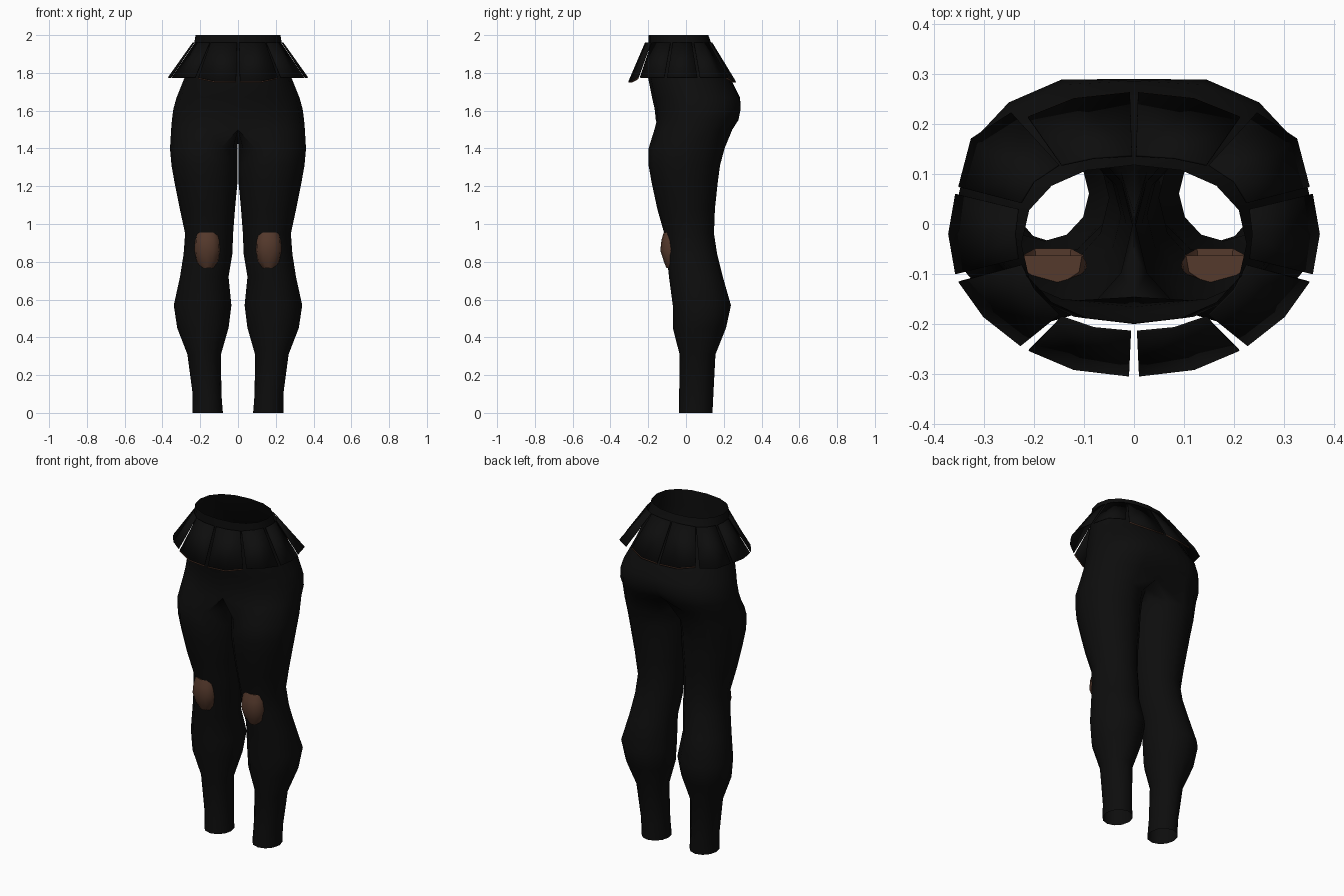
import bpy, bmesh, math

if "Cube" in bpy.data.objects:
    bpy.data.objects.remove(bpy.data.objects["Cube"])


def material(name, rgb):
    m = bpy.data.materials.new(name)
    m.diffuse_color = (*rgb, 1)
    m.use_nodes = True
    m.node_tree.nodes["Principled BSDF"].inputs["Base Color"].default_value = m.diffuse_color
    return m


BLACK = material("black cloth", (0.004, 0.004, 0.004))
BROWN = material("brown leather", (0.09, 0.041, 0.025))


def finish(name, bm, mat, thickness=0, angle=50):
    """Turn a right-hand half into a mirrored, smooth shaded object."""
    bmesh.ops.recalc_face_normals(bm, faces=bm.faces)
    mesh = bpy.data.meshes.new(name)
    bm.to_mesh(mesh)
    bm.free()
    mesh.materials.append(mat)
    ob = bpy.data.objects.new(name, mesh)
    bpy.context.collection.objects.link(ob)
    if thickness:
        sol = ob.modifiers.new("thickness", 'SOLIDIFY')
        sol.thickness = thickness
        sol.offset = 0
    mir = ob.modifiers.new("mirror", 'MIRROR')
    mir.merge_threshold = 0.001
    bpy.ops.object.select_all(action='DESELECT')
    ob.select_set(True)
    bpy.context.view_layer.objects.active = ob
    bpy.ops.object.shade_smooth_by_angle(angle=math.radians(angle))
    return ob


def loft(bm, rows, closed=False, skip=None):
    """Bridge rows of points with quads."""
    rows = [[bm.verts.new(p) for p in r] for r in rows]
    n = len(rows[0])
    for j in range(len(rows) - 1):
        for i in range(n if closed else n - 1):
            k = (i + 1) % n
            if skip and skip(j, i):
                continue
            bm.faces.new((rows[j][i], rows[j][k], rows[j + 1][k], rows[j + 1][i]))


# Trousers: leg rings run into half hip rings sharing twelve points
LEG = [  # z, inner x, outer x, front y, back y
    (0.00, .080, .240, -.038, .140), (0.10, .088, .240, -.036, .145),
    (0.31, .090, .268, -.034, .156), (0.45, .050, .322, -.070, .212),
    (0.57, .035, .340, -.070, .238), (0.72, .050, .307, -.090, .195),
    (0.84, .030, .288, -.103, .165), (0.95, .026, .280, -.115, .148),
    (1.08, .016, .308, -.152, .153), (1.22, .003, .336, -.182, .168),
    (1.31, .002, .352, -.198, .180), (1.40, .002, .360, -.198, .204),
]
HIP = [  # z, half width, front y, back y, front crease, back crease
    (1.50, .354, -.182, .260, .80, .72), (1.55, .350, -.170, .293, .94, .86),
    (1.61, .342, -.166, .305, 1.0, .95), (1.67, .325, -.180, .295, 1.0, .97),
    (1.77, .285, -.200, .235, 1.0, 1.0), (1.90, .240, -.200, .155, 1.0, 1.0),
    (2.00, .225, -.198, .118, 1.0, 1.0),
]


def leg_ring(z, x0, x1, y0, y1):
    cx, cy, rx, ry = (x0 + x1) / 2, (y0 + y1) / 2, (x1 - x0) / 2, (y1 - y0) / 2
    angles = [math.radians(-120 + 30 * i) for i in range(12)]
    return [(cx + rx * math.cos(a), cy + ry * math.sin(a), z) for a in angles]


def hip_ring(z, w, y0, y1, front, back):
    cy, ry = (y0 + y1) / 2, (y1 - y0) / 2
    pts = []
    for i in range(9):
        a = math.radians(-90 + 22.5 * i)
        s = math.sin(a)
        y = cy + ry * math.copysign(abs(s) ** 0.88, s)
        y *= front if i == 0 else back if i == 8 else 1
        pts.append((w * max(math.cos(a), 0) ** 0.9 if 0 < i < 8 else 0, y, z))
    ya, yb = pts[8][1], pts[0][1]
    for t in (.25, .5, .75):  # crotch seam
        pts.append((0, ya + (yb - ya) * t, z - .03 * math.sin(t * math.pi)))
    return pts


bm = bmesh.new()
rings = [leg_ring(*r) for r in LEG] + [hip_ring(*r) for r in HIP]
loft(bm, rings, True, lambda j, i: j >= len(LEG) and i >= 8)
loose = [v for v in bm.verts if not v.link_faces]
bmesh.ops.delete(bm, geom=loose, context='VERTS')
finish("trousers", bm, BLACK)

# Flared skirt panels: lower edge and upper edge outlines (x, y)
PANELS = {
    "front_skirt_panel": ([(.010, -.303), (.120, -.290), (.210, -.252)],
                          [(.006, -.215), (.080, -.208), (.145, -.186)], 1.755),
    "front_side_skirt_panel": ([(.226, -.243), (.300, -.185), (.350, -.115)],
                               [(.150, -.182), (.200, -.132), (.226, -.082)], 1.775),
    "side_skirt_panel": ([(.356, -.100), (.370, -.020), (.356, .060)],
                         [(.232, -.070), (.238, -.020), (.232, .030)], 1.775),
    "back_side_skirt_panel": ([(.350, .074), (.325, .170), (.245, .222)],
                              [(.226, .042), (.200, .085), (.150, .118)], 1.775),
    "back_skirt_panel": ([(.212, .213), (.120, .250), (.008, .262)],
                         [(.145, .118), (.080, .132), (.004, .137)], 1.755),
}
for name, (low, high, z) in PANELS.items():
    # corners far from the centre line lift slightly
    bottom = [(x, y, z + (.02 if z < 1.77 and x > .2 else 0)) for x, y in low]
    top = [(x, y, 1.96) for x, y in high]
    bm = bmesh.new()
    loft(bm, [bottom, top])
    finish(name, bm, BLACK, .004)
    if z < 1.77:  # leather edging under front and back panels
        bm = bmesh.new()
        loft(bm, [[(x, y, h - .007) for x, y, h in bottom],
                  [(x, y, h - .001) for x, y, h in bottom]])
        finish(name.replace("panel", "edging"), bm, BROWN, .004)

# Knee pads: bulging shells on the shins' upper front
PAD = [  # z, half width, front y
    (.768, .036, -.104), (.800, .060, -.117), (.860, .068, -.136),
    (.915, .066, -.130), (.955, .058, -.118),
]
bm = bmesh.new()
loft(bm, [[(.162 + w * u, y + d, z) for u, d in
           ((-1, .055), (-.9, .022), (-.45, .005), (0, 0), (.45, .005), (.9, .022), (1, .055))]
          for z, w, y in PAD])
for rim in (0, -1):  # close rims back to the leg
    bm.verts.ensure_lookup_table()
    bm.faces.new(bm.verts[:7] if rim == 0 else bm.verts[-7:])
finish("knee_pads", bm, BROWN)
